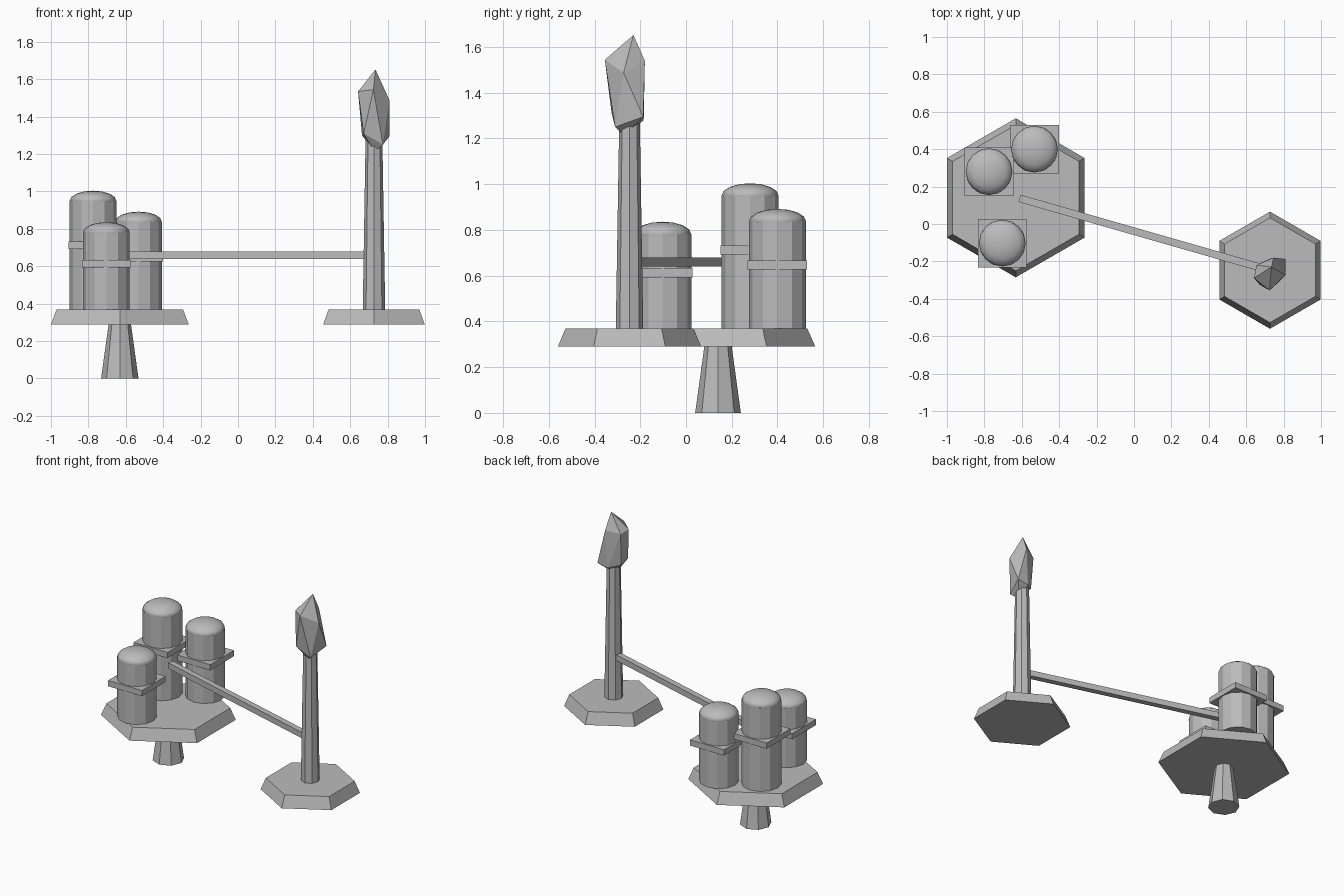
import bpy, bmesh
from math import sin, cos, pi, atan2, hypot
from mathutils import Matrix, Vector

default = bpy.data.objects.get("Cube")
if default:
    bpy.data.objects.remove(default, do_unlink=True)

grey = bpy.data.materials.new("plain_grey")
grey.use_nodes = True
grey.diffuse_color = (0.5, 0.5, 0.5, 1)
grey.node_tree.nodes["Principled BSDF"].inputs["Base Color"].default_value = grey.diffuse_color


def finish(name, bm, smooth=False):
    """Turn a bmesh into a named grey object."""
    bmesh.ops.recalc_face_normals(bm, faces=bm.faces[:])
    for face in bm.faces:
        face.smooth = smooth
    mesh = bpy.data.meshes.new(name)
    bm.to_mesh(mesh)
    bm.free()
    mesh.materials.append(grey)
    obj = bpy.data.objects.new(name, mesh)
    bpy.context.collection.objects.link(obj)
    return obj


def taper(name, centre, sides, low, high, z0, z1):
    """Straight or tapered prism with one corner facing the back."""
    bm = bmesh.new()
    rings = []
    for radius, z in ((low, z0), (high, z1)):
        rings.append([bm.verts.new((centre[0] + radius * sin(2 * pi * i / sides),
                                    centre[1] + radius * cos(2 * pi * i / sides), z))
                      for i in range(sides)])
    for ring in rings:
        bm.faces.new(ring)
    for i in range(sides):
        j = (i + 1) % sides
        bm.faces.new((rings[0][i], rings[0][j], rings[1][j], rings[1][i]))
    return finish(name, bm)


def box(name, centre, size, turn=0.0):
    bm = bmesh.new()
    matrix = (Matrix.Translation(centre) @ Matrix.Rotation(turn, 4, "Z")
              @ Matrix.Diagonal((*size, 1)))
    bmesh.ops.create_cube(bm, size=1, matrix=matrix)
    return finish(name, bm)


def dome(name, centre, radius, height):
    bm = bmesh.new()
    matrix = Matrix.Translation(centre) @ Matrix.Diagonal((radius, radius, height, 1))
    bmesh.ops.create_uvsphere(bm, u_segments=16, v_segments=8, radius=1, matrix=matrix)
    return finish(name, bm, smooth=True)


DECK = 0.37
RIM = 0.29
main = Vector((-0.632, 0.14))
small = Vector((0.727, -0.247))

# Hexagonal platforms, pedestal and tower column
taper("main_platform", main, 6, 0.425, 0.39, RIM, DECK)
taper("small_platform", small, 6, 0.313, 0.28, RIM, DECK)
taper("pedestal", main, 8, 0.1, 0.06, 0, RIM)
taper("tower_column", small, 8, 0.06, 0.045, DECK, 1.28)

# Domed tanks with square collars
tanks = {"tall": (-0.775, 0.28, 0.95),
         "middle": (-0.532, 0.4, 0.838),
         "short": (-0.704, -0.102, 0.782)}
for label, (x, y, top) in tanks.items():
    taper(label + "_tank", (x, y), 12, 0.125, 0.125, DECK, top)
    dome(label + "_tank_dome", (x, y, top), 0.125, 0.054)
    collar = DECK + 0.59 * (top - DECK)
    box(label + "_tank_collar", (x, y, collar), (0.26, 0.26, 0.04))

# Beam joining the main platform to the tower
start = Vector((-0.612, 0.137))
middle, span = (start + small) / 2, small - start
box("bridge_beam", (*middle, 0.66), (hypot(*span), 0.04, 0.04), atan2(span.y, span.x))

# Faceted crystal: tip, upper ring, lower ring, base
bm = bmesh.new()
crystal = [(0.735, -0.23, 1.652),
           (0.724, -0.355, 1.544), (0.642, -0.289, 1.535), (0.655, -0.22, 1.52),
           (0.746, -0.18, 1.54), (0.81, -0.273, 1.487),
           (0.81, -0.187, 1.295), (0.775, -0.31, 1.25), (0.672, -0.325, 1.31),
           (0.663, -0.235, 1.3), (0.73, -0.185, 1.28),
           (0.73, -0.27, 1.212)]
for point in crystal:
    bm.verts.new(point)
bmesh.ops.convex_hull(bm, input=bm.verts[:])
finish("crystal", bm)
